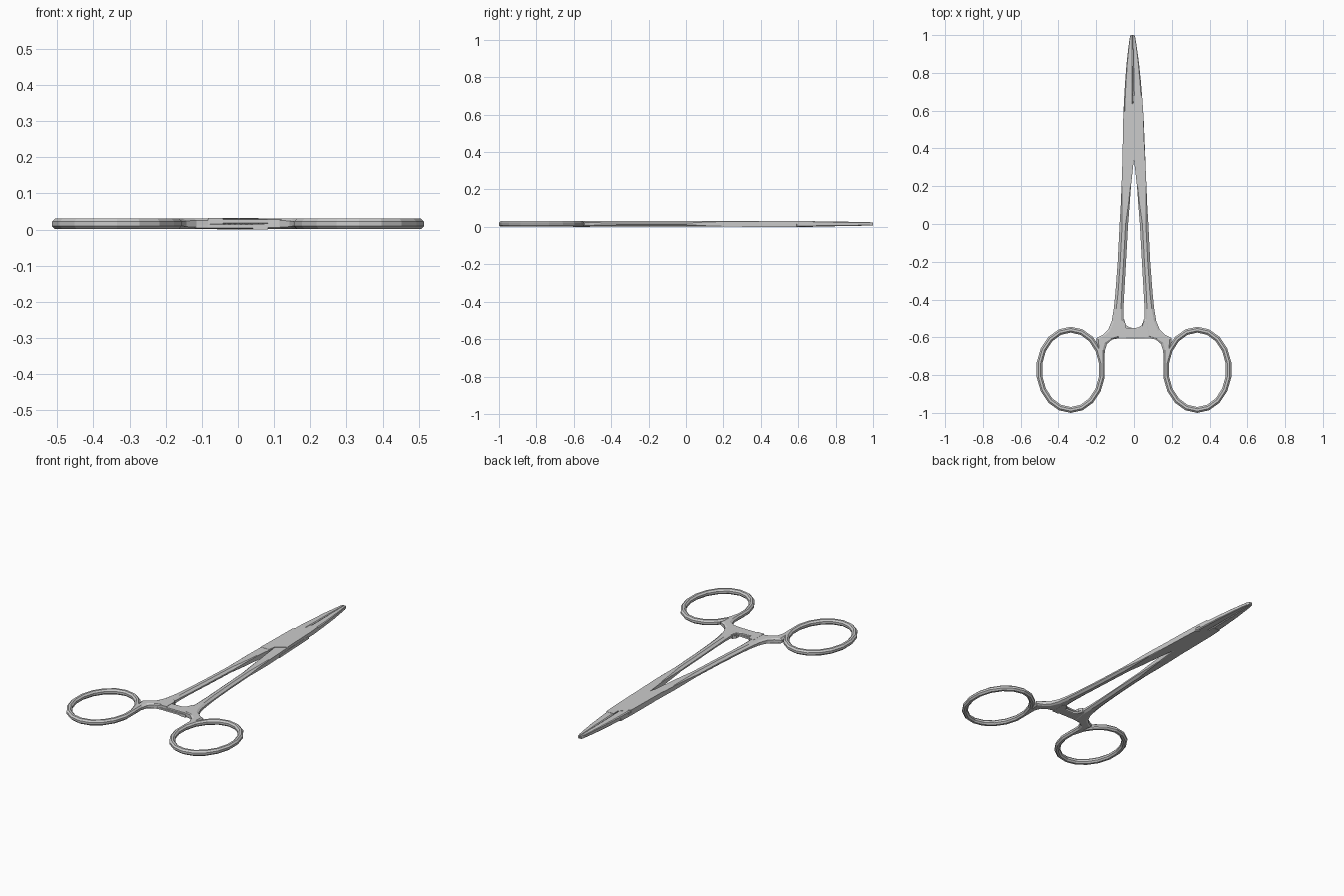
import bpy, bmesh, math

if "Cube" in bpy.data.objects:
    bpy.data.objects.remove(bpy.data.objects["Cube"])

T = 0.032            # overall thickness
MID = T / 2


def finish(name, bm, side):
    """Flip the second half over the long axis, lean the jaws slightly, make the object."""
    for v in bm.verts:
        if side < 0:
            v.co.x, v.co.z = -v.co.x, T - v.co.z
        if v.co.y > 0.3:
            v.co.x -= 0.008 * (v.co.y - 0.3) / 0.7
    bmesh.ops.recalc_face_normals(bm, faces=bm.faces)
    me = bpy.data.meshes.new(name)
    bm.to_mesh(me)
    bm.free()
    ob = bpy.data.objects.new(name, me)
    bpy.context.collection.objects.link(ob)
    return ob


def loft(name, stations, side, cx=0.25, cz=0.3, closed=False):
    """Sweep a chamfered bar through (edge point a, edge point b, z low, z high)."""
    bm = bmesh.new()
    rings = []
    for st in stations:
        a, b, z0, z1 = st[:4]
        c = st[4] if len(st) > 4 else cx
        h = (z1 - z0) * cz * (c / cx)
        sec = [(c, z0), (1 - c, z0), (1, z0 + h), (1, z1 - h),
               (1 - c, z1), (c, z1), (0, z1 - h), (0, z0 + h)]
        rings.append([bm.verts.new((a[0] + (b[0] - a[0]) * t,
                                    a[1] + (b[1] - a[1]) * t, z)) for t, z in sec])
    n = len(rings)
    for i in range(n if closed else n - 1):
        r, s = rings[i], rings[(i + 1) % n]
        for k in range(8):
            bm.faces.new((r[k], r[(k + 1) % 8], s[(k + 1) % 8], s[k]))
    if not closed:
        bm.faces.new(rings[0])
        bm.faces.new(rings[-1])
    return finish(name, bm, side)


def plate(name, outline, z0, z1, side):
    """Extrude a flat outline."""
    bm = bmesh.new()
    f = bm.faces.new([bm.verts.new((x, y, z0)) for x, y in outline])
    top = bmesh.ops.extrude_face_region(bm, geom=[f])["geom"]
    for v in top:
        if isinstance(v, bmesh.types.BMVert):
            v.co.z = z1
    return finish(name, bm, side)


LO, HI = 0.001, 0.031

# shank, running down from the box lock and curling into the finger ring
shank = [(a, b, LO, HI, c) for a, b, c in [
    ((-0.058, 0.39), (0.0, 0.345), 0.04),
    ((-0.066, 0.20), (-0.016, 0.20), 0.06),
    ((-0.070, 0.10), (-0.023, 0.10), 0.15),
    ((-0.076, 0.00), (-0.031, 0.00), 0.3),
    ((-0.086, -0.20), (-0.042, -0.20), 0.3),
    ((-0.098, -0.36), (-0.051, -0.36), 0.3),
    ((-0.107, -0.45), (-0.056, -0.45), 0.25),
    ((-0.118, -0.515), (-0.057, -0.515), 0.2),
    ((-0.137, -0.56), (-0.070, -0.600), 0.15),
    ((-0.165, -0.587), (-0.115, -0.611), 0.15),
    ((-0.200, -0.605), (-0.143, -0.635), 0.2),
    ((-0.196, -0.65), (-0.154, -0.67), 0.25),
    ((-0.183, -0.73), (-0.158, -0.73), 0.25)]]

# finger ring, an 18 sided oval
ring = []
for i in range(18):
    t = math.radians(90 + 20 * i)
    c, s = math.cos(t) / math.cos(math.radians(10)), math.sin(t)
    ring.append(((-0.335 + 0.18 * c, -0.772 + 0.228 * s),
                 (-0.335 + 0.150 * c, -0.772 + 0.197 * s), LO, HI))

# jaw, tapering to the tip
jaw = [((0.0005, y), (w, yo), z, T - z) for y, yo, w, z in [
    (0.58, 0.54, 0.052, 0.001), (0.65, 0.65, 0.049, 0.001),
    (0.75, 0.75, 0.042, 0.003), (0.85, 0.85, 0.033, 0.004),
    (0.93, 0.93, 0.023, 0.006), (0.985, 0.985, 0.015, 0.007),
    (1.0, 1.0, 0.010, 0.008)]]

# box lock plate crossing from shank to opposite jaw
lock = [(-0.062, 0.30), (-0.008, 0.30), (0.0, 0.34), (0.057, 0.38),
        (0.052, 0.60), (0.047, 0.68), (0.0, 0.68), (0.0, 0.64), (-0.053, 0.59)]

# ratchet arm, half thickness so the two overlap
arm = [(a, b, 0.002, 0.0155) for a, b in [
    ((-0.125, -0.613), (-0.085, -0.50)),
    ((-0.085, -0.606), (-0.052, -0.505)),
    ((-0.055, -0.605), (-0.043, -0.535)),
    ((-0.02, -0.605), (-0.02, -0.549)),
    ((0.05, -0.605), (0.05, -0.552))]]

for side, word in ((1, "left"), (-1, "right")):
    loft(f"{word}_shank", shank, side)
    loft(f"{word}_finger_ring", ring, side, cx=0.3, cz=0.3, closed=True)
    loft(f"{word}_shank_jaw", jaw, side, cx=0.12, cz=0.15)
    plate(f"{word}_box_lock_plate", lock, MID, T, side)
    loft(f"{word}_ratchet_arm", arm, side, cx=0.06, cz=0.15)
    # catch block at the arm end, then the ratchet teeth
    plate(f"{word}_ratchet_catch",
          [(0.042, -0.605), (0.083, -0.605), (0.083, -0.512), (0.055, -0.512), (0.042, -0.53)],
          0.0, MID, side)
    for k in range(3):
        x = -0.005 + 0.016 * k
        plate(f"{word}_ratchet_tooth_{k + 1}",
              [(x, -0.60), (x + 0.008, -0.60), (x + 0.008, -0.555), (x, -0.555)],
              0.012, 0.018, side)
